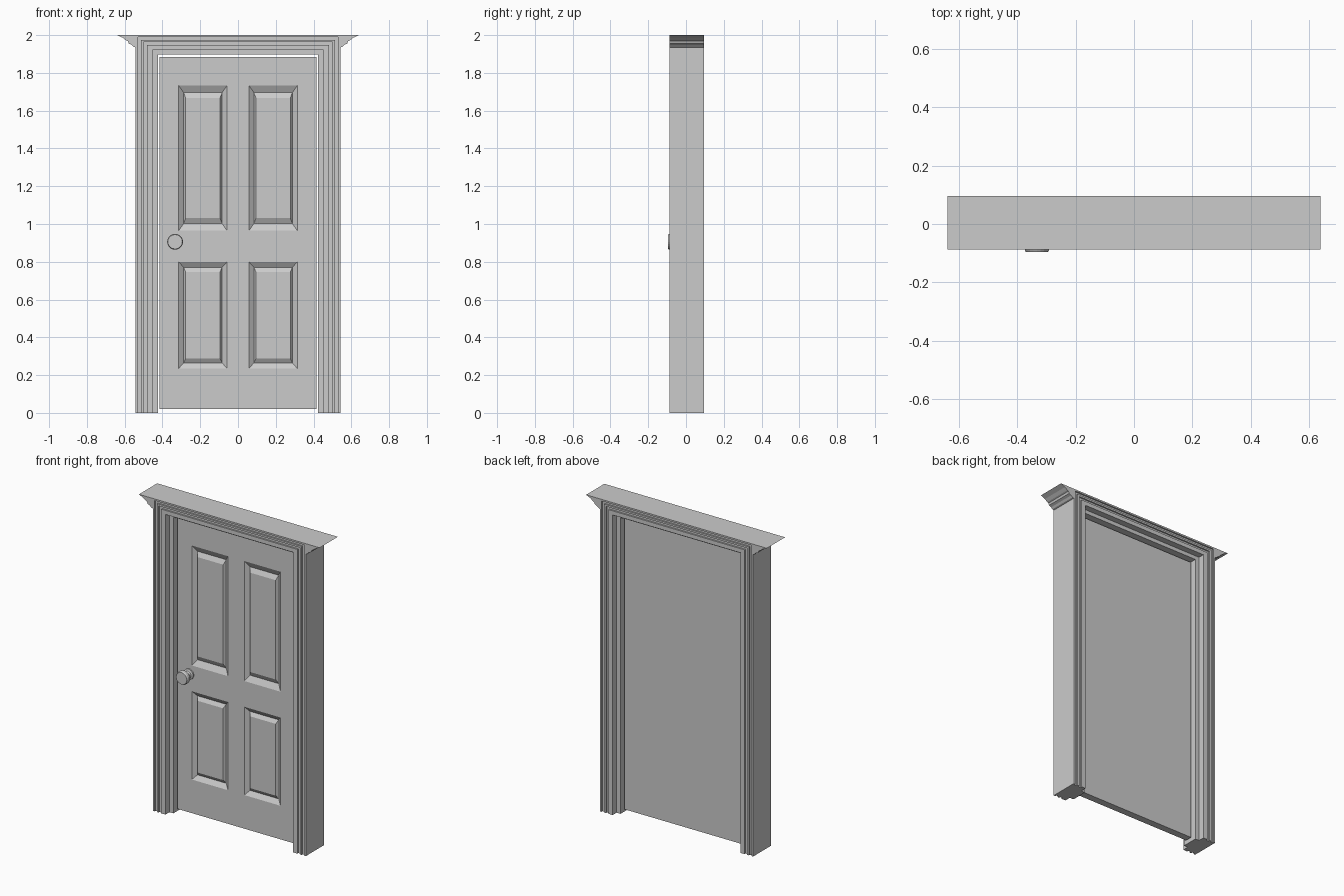
import bpy, bmesh
from math import cos, sin, tau

if "Cube" in bpy.data.objects:
    bpy.data.objects.remove(bpy.data.objects["Cube"])

FRONT, BACK = -0.088, 0.096
MID = (FRONT + BACK) / 2


def finish(name, bm):
    bmesh.ops.remove_doubles(bm, verts=bm.verts, dist=1e-5)
    bmesh.ops.recalc_face_normals(bm, faces=bm.faces)
    mesh = bpy.data.meshes.new(name)
    bm.to_mesh(mesh)
    bm.free()
    obj = bpy.data.objects.new(name, mesh)
    bpy.context.collection.objects.link(obj)
    return obj


def skin(bm, loops, closed=True):
    """Join successive equal-length loops of points with quads."""
    rows = [[bm.verts.new(p) for p in loop] for loop in loops]
    n = len(rows[0])
    for a, b in zip(rows, rows[1:]):
        for i in range(n if closed else n - 1):
            j = (i + 1) % n
            bm.faces.new((a[i], a[j], b[j], b[i]))
    return rows


# Door frame: moulded section (distance from centre, y) mitred around the opening
front_half = [(0.542, FRONT), (0.530, FRONT), (0.530, FRONT + 0.01),
              (0.513, FRONT + 0.01), (0.513, FRONT), (0.500, FRONT),
              (0.500, FRONT + 0.01), (0.482, FRONT + 0.01), (0.482, FRONT),
              (0.452, FRONT), (0.452, -0.048), (0.424, -0.048)]
section = front_half + [(a, 2 * MID - y) for a, y in reversed(front_half)]


def top_z(a):
    return 2 - (0.542 - a) * 0.88


bm = bmesh.new()
rows = skin(bm, [
    [(-a, y, 0) for a, y in section],
    [(-a, y, top_z(a)) for a, y in section],
    [(a, y, top_z(a)) for a, y in section],
    [(a, y, 0) for a, y in section]])
bm.faces.new(rows[0])
bm.faces.new(rows[-1])
finish("door_frame", bm)

# Crown moulding ends on either side of the head
crown = [(0.542, 2), (0.640, 2), (0.610, 1.986), (0.592, 1.972), (0.583, 1.968),
         (0.578, 1.955), (0.562, 1.948), (0.552, 1.938), (0.542, 1.935)]
for side, label in ((-1, "left"), (1, "right")):
    bm = bmesh.new()
    rows = skin(bm, [[(side * x, y, z) for x, z in crown] for y in (FRONT, BACK)])
    for row in rows:
        bm.faces.new(row)
    finish("crown_" + label, bm)

# Door leaf: front grid with four raised-and-fielded panels, plain back
DF, DB = -0.019, 0.027
xs = [-0.415, -0.314, -0.058, 0.058, 0.314, 0.415]
zs = [0.02, 0.235, 0.80, 0.965, 1.733, 1.885]
rings = [(0, 0, 0), (0.026, 0.037, 0.02), (0.037, 0.066, 0.005)]


def rect(x0, x1, z0, z1, y):
    return [(x0, y, z0), (x1, y, z0), (x1, y, z1), (x0, y, z1)]


bm = bmesh.new()
for i in range(5):
    for j in range(5):
        x0, x1, z0, z1 = xs[i], xs[i + 1], zs[j], zs[j + 1]
        is_panel = i % 2 and j % 2
        k = 1 if j == 3 else 0.8
        steps = rings if is_panel else rings[:1]
        rows = skin(bm, [rect(x0 + dx, x1 - dx, z0 + dz * k, z1 - dz * k, DF + dy)
                         for dx, dz, dy in steps])
        bm.faces.new(rows[-1])
rows = skin(bm, [rect(xs[0], xs[-1], zs[0], zs[-1], y) for y in (DF, DB)])
bm.faces.new(rows[-1])
finish("door_leaf", bm)

# Door knob: turned profile (radius, y)
turned = [(0.034, DF), (0.034, -0.028), (0.024, -0.033), (0.020, -0.052),
          (0.034, -0.060), (0.042, -0.070), (0.042, -0.088), (0.038, -0.0965)]
N = 20
bm = bmesh.new()
rows = skin(bm, [[(-0.333 + r * cos(tau * i / N), y, 0.906 + r * sin(tau * i / N))
                  for i in range(N)] for r, y in turned])
bm.faces.new(rows[0])
bm.faces.new(rows[-1])
finish("door_knob", bm)
